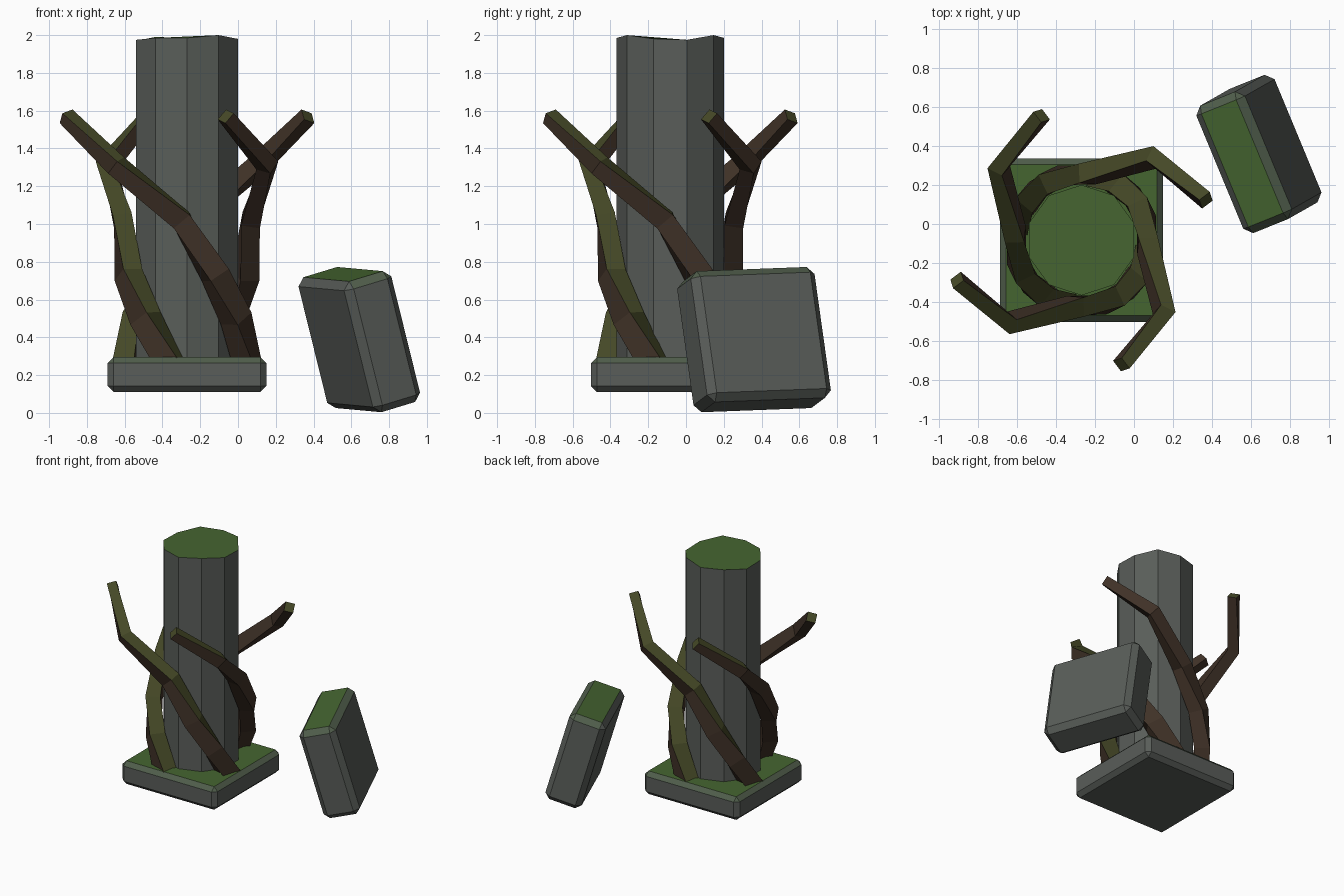
import bpy, bmesh
from math import sin, cos, radians
from mathutils import Vector, Matrix

if "Cube" in bpy.data.objects:
    bpy.data.objects.remove(bpy.data.objects["Cube"])

CX, CY = -0.27, -0.083


def mat(name, r, g, b):
    m = bpy.data.materials.new(name)
    m.diffuse_color = (r, g, b, 1)
    m.use_nodes = True
    m.node_tree.nodes["Principled BSDF"].inputs["Base Color"].default_value = m.diffuse_color
    return m


stone = mat("stone", 0.10, 0.11, 0.10)
damp = mat("damp_stone", 0.08, 0.11, 0.07)
moss = mat("moss", 0.06, 0.13, 0.03)
bark = mat("bark", 0.05, 0.031, 0.02)
mossy_bark = mat("mossy_bark", 0.06, 0.066, 0.02)


def finish(name, bm, mats, limits, matrix=Matrix()):
    # upward-facing faces get the mossier materials
    bm.transform(matrix)
    bmesh.ops.recalc_face_normals(bm, faces=bm.faces)
    for f in bm.faces:
        f.normal_update()
        f.material_index = sum(f.normal.z > l for l in limits)
    me = bpy.data.meshes.new(name)
    bm.to_mesh(me)
    bm.free()
    for m in mats:
        me.materials.append(m)
    ob = bpy.data.objects.new(name, me)
    bpy.context.collection.objects.link(ob)
    return ob


def chamfered_box(name, size, bevel, matrix):
    bm = bmesh.new()
    bmesh.ops.create_cube(bm, size=1)
    bmesh.ops.scale(bm, vec=size, verts=bm.verts)
    bmesh.ops.bevel(bm, geom=bm.edges[:], offset=bevel, segments=1,
                    affect='EDGES', profile=0.5)
    return finish(name, bm, (stone, damp, moss), (0.5, 0.9), matrix)


# square base slab
chamfered_box("base_slab", (0.84, 0.84, 0.185), 0.032,
              Matrix.Translation((CX, CY, 0.2025)))

# fallen stone block, leaning
w = Vector((-0.383, 0.923, 0.035)).normalized()
u = Vector((-0.233, -0.146, 0.961))
u = (u - u.dot(w) * w).normalized()
v = w.cross(u)
rot = Matrix((v, w, u)).transposed().to_4x4()
chamfered_box("fallen_block", (0.28, 0.71, 0.72), 0.04,
              Matrix.Translation((0.642, 0.36, 0.388)) @ rot)

# ten-sided column with an uneven broken top
tops = [1.985, 2.0, 1.98, 1.975, 2.0, 1.985, 1.99, 1.97, 1.975, 1.985]
bm = bmesh.new()
low, high = [], []
for k, z in enumerate(tops):
    a = radians(-90 + 36 * k)
    x, y = CX + 0.284 * cos(a), CY + 0.284 * sin(a)
    low.append(bm.verts.new((x, y, 0.25)))
    high.append(bm.verts.new((x, y, z)))
for k in range(10):
    j = (k + 1) % 10
    bm.faces.new((low[k], low[j], high[j], high[k]))
bm.faces.new(high)
bm.faces.new(low[::-1])
finish("column", bm, (stone, damp, moss), (0.5, 0.9))

# twisting vine: offset x, y, height, half width, half depth
path = [(0.335, -0.06, 0.20, 0.065, 0.06),
        (0.26, -0.22, 0.50, 0.065, 0.058),
        (0.15, -0.31, 0.73, 0.062, 0.055),
        (-0.03, -0.34, 1.02, 0.055, 0.05),
        (-0.375, -0.425, 1.31, 0.045, 0.043),
        (-0.64, -0.205, 1.57, 0.035, 0.035)]


def vine(name, turn):
    pts = [Vector(p[:3]) for p in path]
    bm = bmesh.new()
    rings = []
    for i, p in enumerate(pts):
        t = Vector()
        if i > 0:
            t += (p - pts[i - 1]).normalized()
        if i < len(pts) - 1:
            t += (pts[i + 1] - p).normalized()
        t.normalize()
        r = Vector((p.x, p.y, 0)).normalized()
        r = (r - r.dot(t) * t).normalized()
        s = t.cross(r)
        a, b = path[i][3:]
        rings.append([bm.verts.new(p + s * a * m + r * b * n)
                      for m, n in ((-1, -1), (1, -1), (1, 1), (-1, 1))])
    for lo, hi in zip(rings, rings[1:]):
        for k in range(4):
            j = (k + 1) % 4
            bm.faces.new((lo[k], lo[j], hi[j], hi[k]))
    bm.faces.new(rings[0][::-1])
    bm.faces.new(rings[-1])
    finish(name, bm, (bark, mossy_bark), (0.45,),
           Matrix.Translation((CX, CY, 0)) @ Matrix.Rotation(turn, 4, 'Z'))


# four vines around the column
for i in range(4):
    vine("vine_%d" % (i + 1), radians(90 * i))
